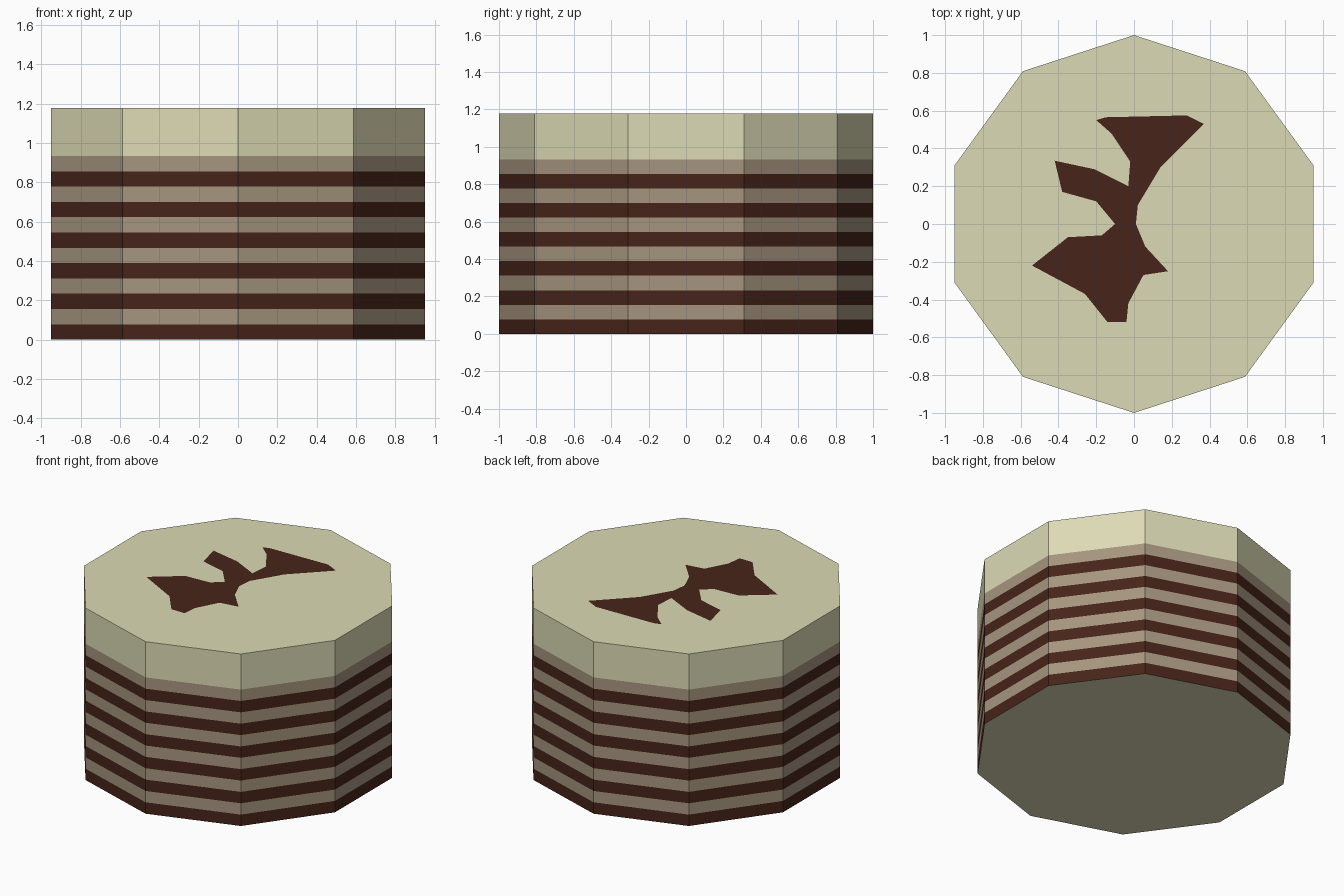
import bpy, bmesh, math

if "Cube" in bpy.data.objects:
    bpy.data.objects.remove(bpy.data.objects["Cube"])

SIDES = 10
TOP = 1.177
FROST = 0.933          # underside of the frosting
LAYERS = 12            # alternating sponge and filling


def material(name, rgb):
    m = bpy.data.materials.new(name)
    m.diffuse_color = (*rgb, 1)
    m.use_nodes = True
    m.node_tree.nodes["Principled BSDF"].inputs["Base Color"].default_value = m.diffuse_color
    return m


cream = material("cream", (0.72, 0.70, 0.46))
beige = material("beige", (0.38, 0.30, 0.21))
brown = material("brown", (0.063, 0.018, 0.010))


def finish(name, bm, mats):
    me = bpy.data.meshes.new(name)
    bm.to_mesh(me)
    bm.free()
    for m in mats:
        me.materials.append(m)
    ob = bpy.data.objects.new(name, me)
    bpy.context.collection.objects.link(ob)
    return ob


def band(name, z0, z1, mat, cap_low=False, cap_high=False):
    """Ten-sided wall, capped only where the end is exposed."""
    bm = bmesh.new()
    rings = []
    for z in (z0, z1):
        rings.append([bm.verts.new((math.sin(math.tau * i / SIDES),
                                    math.cos(math.tau * i / SIDES), z))
                      for i in range(SIDES)])
    low, high = rings
    for i in range(SIDES):
        j = (i + 1) % SIDES
        bm.faces.new((low[i], high[i], high[j], low[j]))
    if cap_low:
        bm.faces.new(low).material_index = 1
    if cap_high:
        bm.faces.new(high[::-1])
    return finish(name, bm, [mat, cream])


# Stacked layers, brown at the bottom
step = FROST / LAYERS
for k in range(LAYERS):
    dark = k % 2 == 0
    band(f"{'chocolate' if dark else 'sponge'}_layer_{k // 2 + 1}",
         k * step, (k + 1) * step, brown if dark else beige, cap_low=(k == 0))

# Thick frosting on top
band("frosting", FROST, TOP, cream, cap_high=True)

# Flat chocolate splash lying on the frosting
splash = [(0.02, 0.10), (0.14, 0.30), (0.37, 0.53), (0.28, 0.575), (0.10, 0.35),
          (0.04, 0.45), (-0.15, 0.565), (-0.20, 0.55), (-0.12, 0.48),
          (-0.02, 0.33), (-0.03, 0.20), (-0.21, 0.29), (-0.42, 0.335),
          (-0.38, 0.17), (-0.20, 0.12), (-0.10, 0.0), (-0.17, -0.06),
          (-0.35, -0.07), (-0.54, -0.22), (-0.26, -0.37), (-0.14, -0.52),
          (-0.04, -0.52), (-0.03, -0.42), (0.05, -0.27), (0.18, -0.25),
          (0.06, -0.12), (0.01, 0.0)]
bm = bmesh.new()
face = bm.faces.new([bm.verts.new((x, y, TOP + 0.001)) for x, y in splash])
bmesh.ops.triangulate(bm, faces=[face])
finish("chocolate_splash", bm, [brown])
